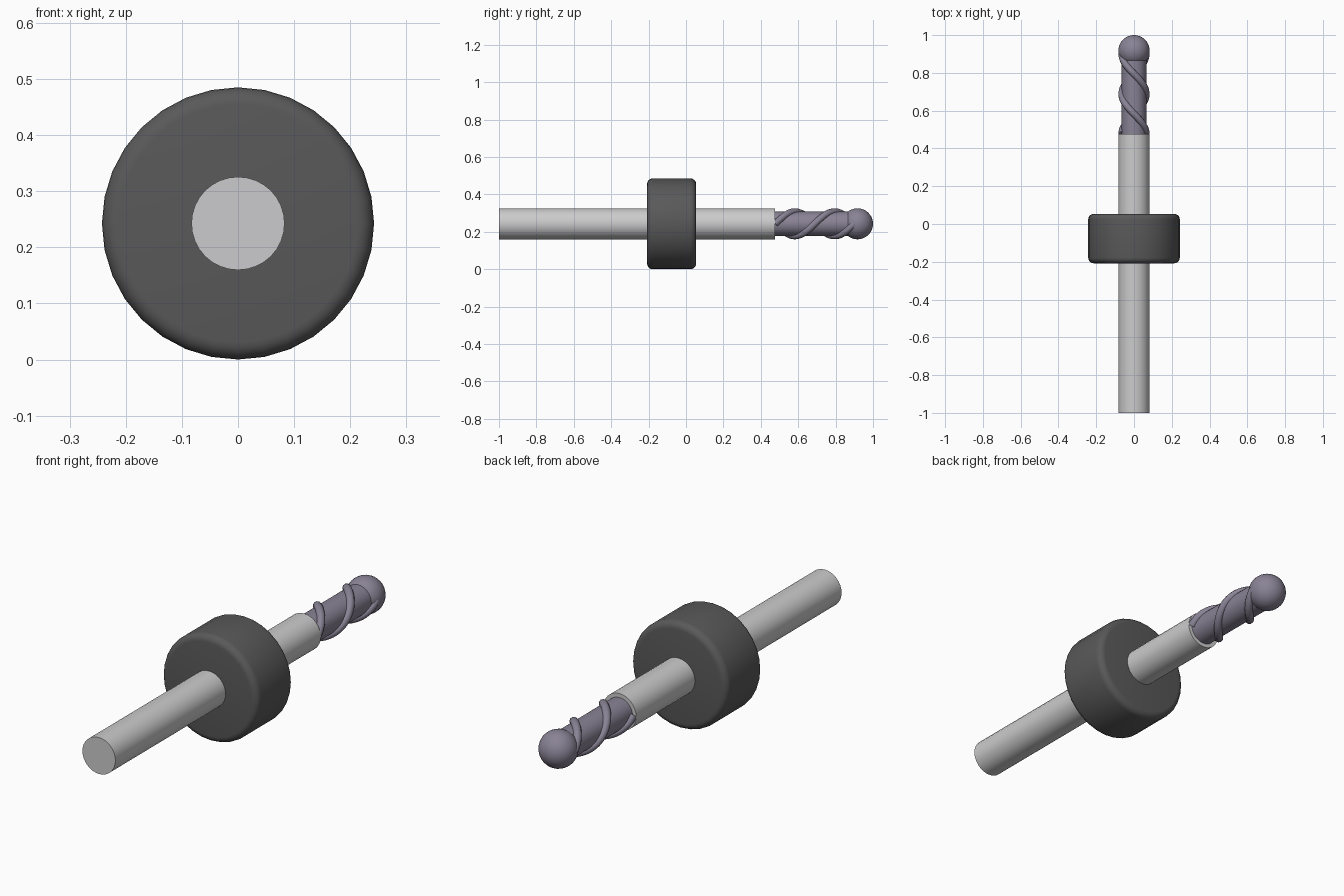
import bpy
import math

cube = bpy.data.objects.get("Cube")
if cube:
    bpy.data.objects.remove(cube, do_unlink=True)

AXIS_Z = 0.2425          # height of the tool's long axis
CUT_START, CUT_END = 0.477, 0.9
BALL_R = 0.083


def material(name, color):
    m = bpy.data.materials.new(name)
    m.use_nodes = True
    m.diffuse_color = color
    m.node_tree.nodes["Principled BSDF"].inputs["Base Color"].default_value = color
    return m


steel = material("polished steel", (0.6, 0.6, 0.61, 1))
rubber = material("dark collar grey", (0.1, 0.1, 0.102, 1))
carbide = material("purple grey carbide", (0.25, 0.225, 0.3, 1))


def finish(obj, name, mat):
    obj.name = name
    obj.data.materials.clear()
    obj.data.materials.append(mat)
    bpy.ops.object.select_all(action='DESELECT')
    obj.select_set(True)
    bpy.context.view_layer.objects.active = obj
    bpy.ops.object.shade_smooth_by_angle(angle=math.radians(40))
    return obj


def rod(name, radius, y0, y1, mat, sides=32, bevel=0):
    """Cylinder lying along y, optionally with rounded rims."""
    bpy.ops.mesh.primitive_cylinder_add(
        vertices=sides, radius=radius, depth=y1 - y0,
        location=(0, (y0 + y1) / 2, AXIS_Z), rotation=(math.pi / 2, 0, 0))
    obj = bpy.context.object
    if bevel:
        mod = obj.modifiers.new("rounded rims", 'BEVEL')
        mod.width = bevel
        mod.segments = 5
        mod.limit_method = 'ANGLE'
        mod.angle_limit = math.radians(40)
        bpy.ops.object.modifier_apply(modifier=mod.name)
    return finish(obj, name, mat)


def flute(name, phase):
    """Raised spiral edge making one turn around the core."""
    curve = bpy.data.curves.new(name, 'CURVE')
    curve.dimensions = '3D'
    curve.bevel_depth = 0.0185
    curve.bevel_resolution = 3
    curve.use_fill_caps = True
    steps = 64
    line = curve.splines.new('POLY')
    line.points.add(steps)
    for i, p in enumerate(line.points):
        a = phase + math.tau * i / steps
        y = CUT_START + (CUT_END - CUT_START) * i / steps
        p.co = (0.0645 * math.cos(a), y, AXIS_Z + 0.0645 * math.sin(a), 1)
    obj = bpy.data.objects.new(name, curve)
    bpy.context.collection.objects.link(obj)
    bpy.ops.object.select_all(action='DESELECT')
    obj.select_set(True)
    bpy.context.view_layer.objects.active = obj
    bpy.ops.object.convert(target='MESH')
    return finish(bpy.context.object, name, carbide)


# Shank and depth collar
rod("shank", BALL_R, -1, CUT_START, steel)
rod("depth_collar", AXIS_Z, -0.208, 0.054, rubber, bevel=0.03)

# Cutting end: core, two spiral edges and ball nose
rod("cutter_core", 0.065, CUT_START - 0.02, 0.91, carbide)
for i in range(2):
    flute("spiral_edge_%d" % (i + 1), math.pi * i)

bpy.ops.mesh.primitive_uv_sphere_add(
    segments=32, ring_count=16, radius=BALL_R,
    location=(0, 1 - BALL_R, AXIS_Z), rotation=(math.pi / 2, 0, 0))
finish(bpy.context.object, "ball_nose", carbide)
